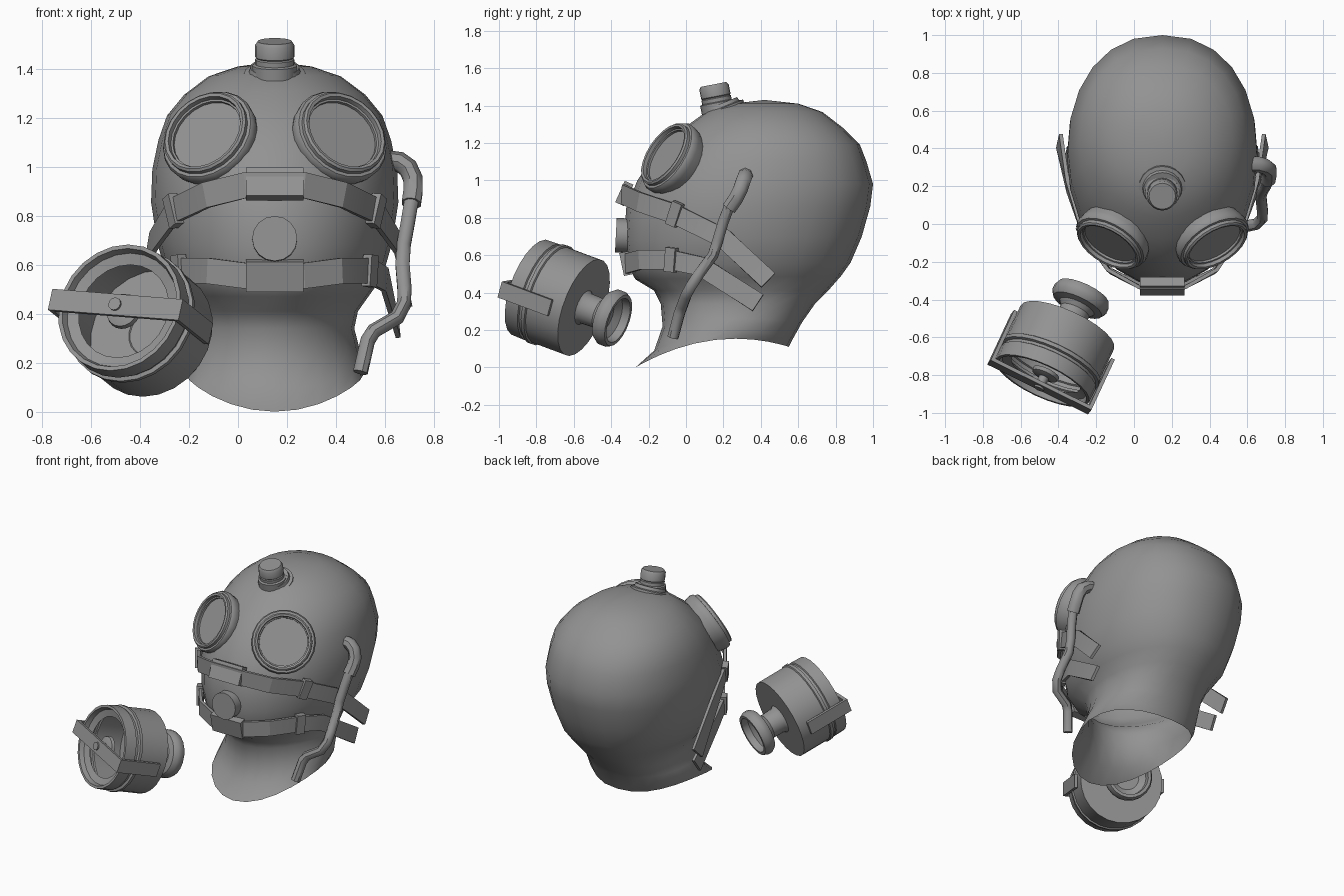
import bpy, bmesh, math
from mathutils import Vector, Matrix

if "Cube" in bpy.data.objects:
    bpy.data.objects.remove(bpy.data.objects["Cube"])

CX = 0.15  # centre line of the head
GREY = (0.29, 0.29, 0.29, 1)
grey = bpy.data.materials.new("plain_grey")
grey.use_nodes = True
grey.diffuse_color = GREY
grey.node_tree.nodes["Principled BSDF"].inputs["Base Color"].default_value = GREY


def finish(ob, angle=35):
    ob.data.materials.clear()
    ob.data.materials.append(grey)
    bpy.ops.object.select_all(action='DESELECT')
    ob.select_set(True)
    bpy.context.view_layer.objects.active = ob
    bpy.ops.object.shade_smooth_by_angle(angle=math.radians(angle))
    return ob


def make(name, bm, angle=35):
    bmesh.ops.recalc_face_normals(bm, faces=bm.faces)
    me = bpy.data.meshes.new(name)
    bm.to_mesh(me)
    bm.free()
    ob = bpy.data.objects.new(name, me)
    bpy.context.collection.objects.link(ob)
    return finish(ob, angle)


def bridge(bm, a, b):
    n = len(a)
    for i in range(n):
        j = (i + 1) % n
        bm.faces.new((a[i], a[j], b[j], b[i]))


def lathe(name, profile, origin, axis, segs=20):
    """Turn (radius, height) points about an axis; radius 0 closes the end."""
    bm = bmesh.new()
    turn = Matrix.Translation(origin) @ Vector(axis).to_track_quat('Z', 'Y').to_matrix().to_4x4()
    prev = None
    for r, h in profile:
        if r == 0:
            tip = bm.verts.new(turn @ Vector((0, 0, h)))
            if prev:
                for i in range(segs):
                    bm.faces.new((prev[i], prev[(i + 1) % segs], tip))
            prev = None
            continue
        ring = [bm.verts.new(turn @ Vector((r * math.cos(math.tau * i / segs),
                                            r * math.sin(math.tau * i / segs), h)))
                for i in range(segs)]
        if prev:
            bridge(bm, prev, ring)
        prev = ring
    return make(name, bm)


def band(name, points, outs, width, thick):
    """Flat strap along points, with an outward direction at each point."""
    bm = bmesh.new()
    pts = [Vector(p) for p in points]
    prev = None
    for i, p in enumerate(pts):
        t = (pts[min(i + 1, len(pts) - 1)] - pts[max(i - 1, 0)]).normalized()
        o = Vector(outs[i])
        o = (o - t * o.dot(t)).normalized()
        w = o.cross(t) * width / 2
        o = o * thick / 2
        ring = [bm.verts.new(p + q) for q in (w + o, w - o, -w - o, -w + o)]
        if prev:
            bridge(bm, prev, ring)
        else:
            bm.faces.new(ring)
        prev = ring
    bm.faces.new(prev)
    return make(name, bm, 20)


def block(name, centre, size, x_dir, out):
    """Box whose local x follows x_dir and local y follows out."""
    x = Vector(x_dir).normalized()
    y = Vector(out)
    y = (y - x * y.dot(x)).normalized()
    rot = Matrix((x, y, x.cross(y))).transposed().to_4x4()
    bm = bmesh.new()
    bmesh.ops.create_cube(bm, size=1, matrix=Matrix.Translation(centre) @ rot @ Matrix.Diagonal((*size, 1)))
    return make(name, bm)


def tube(name, points, radius):
    cu = bpy.data.curves.new(name, 'CURVE')
    cu.dimensions = '3D'
    cu.bevel_depth = radius
    cu.bevel_resolution = 2
    cu.use_fill_caps = True
    sp = cu.splines.new('POLY')
    sp.points.add(len(points) - 1)
    for q, p in zip(sp.points, points):
        q.co = (*p, 1)
    ob = bpy.data.objects.new(name, cu)
    bpy.context.collection.objects.link(ob)
    bpy.ops.object.select_all(action='DESELECT')
    ob.select_set(True)
    bpy.context.view_layer.objects.active = ob
    bpy.ops.object.convert(target='MESH')
    return finish(bpy.context.view_layer.objects.active, 45)


# Hood: rings as front y, front z, back y, back z, half width, mid lift
rings = [
    (-.27, 0, .55, .11, .36, .09), (-.17, .09, .57, .15, .365, .07),
    (-.125, .22, .62, .24, .345, .03), (-.135, .34, .69, .34, .325, 0),
    (-.17, .41, .76, .41, .34, 0), (-.27, .47, .83, .49, .39, 0),
    (-.31, .54, .88, .56, .44, 0), (-.33, .68, .94, .70, .48, 0),
    (-.32, .85, .985, .86, .505, 0), (-.26, 1.0, 1.0, .98, .50, 0),
    (-.18, 1.12, .965, 1.1, .475, 0), (-.08, 1.23, .93, 1.19, .44, 0),
    (.03, 1.31, .84, 1.28, .37, 0), (.12, 1.375, .73, 1.365, .27, 0),
    (.25, 1.41, .60, 1.41, .15, 0)]
bm = bmesh.new()
prev = None
SEG = 24
for yf, zf, yb, zb, hw, lift in rings:
    ring = []
    for i in range(SEG):
        a = math.tau * i / SEG
        c, s = math.cos(a), math.sin(a)
        if s > 0:  # squarer at the back
            c = math.copysign(abs(c) ** .88, c)
            s = s ** .95
        mid = yf + (yb - yf) * .52
        y = mid + s * (yb - mid if s > 0 else mid - yf)
        t = (y - yf) / (yb - yf)
        ring.append(bm.verts.new((CX + hw * c, y, zf + (zb - zf) * t + lift * 4 * t * (1 - t))))
    if prev:
        bridge(bm, prev, ring)
    prev = ring
crown = bm.verts.new((CX, .42, 1.43))
for i in range(SEG):
    bm.faces.new((prev[i], prev[(i + 1) % SEG], crown))
make("hood", bm, 60)

# Goggles
goggle = [(.19, -.08), (.205, -.03), (.208, 0), (.2, .015), (.187, .017), (.187, .035),
          (.178, .043), (.165, .04), (.163, .02), (.155, .018), (.155, .005), (0, .005)]
for side, label in ((1, "left"), (-1, "right")):
    lathe(label + "_goggle", goggle, (CX + side * .27, -.09, 1.125), (side * .45, -.75, .49), 22)

# Crown valve: flange and threaded cap
lathe("crown_flange", [(.11, -.04), (.125, 0), (.125, .015), (.105, .02), (.1, .04), (0, .04)],
      (CX, .195, 1.37), (0, -.38, .92))
lathe("crown_cap", [(.092, -.03), (.092, .02), (.08, .025), (.08, .045), (.075, .05), (.08, .055),
                    (.08, .105), (.07, .12), (0, .12)], (CX, .17, 1.395), (0, -.19, .98))

# Mouth valve
lathe("mouth_valve", [(.092, -.08), (.092, .045), (0, .045)], (CX, -.33, .705), (0, -1, .05), 16)

# Head straps, each mirrored about the centre line
straps = {
    "upper": ([(.12, -.335, .925), (.28, -.25, .885), (.415, -.06, .82), (.5, .2, .69), (.545, .44, .465)],
              (0, -.33, .93), (0, -.91, .41)),
    "lower": ([(.12, -.315, .555), (.27, -.245, .575), (.39, -.08, .575), (.45, .08, .54), (.5, .385, .345)],
              (0, -.32, .555), (0, -.97, -.2))}
for label, (half, plate, facing) in straps.items():
    path = [(-x, y, z) for x, y, z in reversed(half)] + half
    outs = [(x * 1.6, y - .25, 0) for x, y, z in path]
    band(label + "_strap", [(CX + x, y, z) for x, y, z in path], outs, .105, .02)
    block(label + "_strap_plate", (CX, plate[1], plate[2]), (.235, .05, .125), (1, 0, 0), facing)
    bx, by, bz = half[2]
    along = Vector(half[3]) - Vector(half[1])
    for side, word in ((1, "left"), (-1, "right")):
        block(f"{label}_{word}_buckle", (CX + side * bx, by, bz), (.06, .04, .13),
              (side * along.x, along.y, along.z), (side * bx, by - .25, 0))

# Side hose with a thicker elbow
tube("hose_elbow", [(.58, .32, 1.03), (.66, .315, 1.02), (.695, .305, .995), (.715, .29, .95),
                    (.715, .265, .9), (.708, .23, .85)], .042)
tube("hose", [(.71, .235, .87), (.695, .2, .78), (.677, .17, .68), (.672, .145, .6), (.68, .07, .5),
              (.678, .03, .44), (.65, .0, .385), (.555, -.02, .33), (.53, -.035, .29), (.5, -.07, .16)], .031)

# Loose canister: body, screw neck and open connector; heights run backwards
front = Vector((-.485, -.83, .425))
back = Vector((.4, .86, -.32)).normalized()
lathe("canister", [(0, .045), (.2, .045), (.245, .03), (.255, 0), (.272, 0), (.275, .08), (.266, .085),
                   (.266, .1), (.282, .105), (.282, .125), (.273, .13), (.273, .33), (0, .33)], front, back, 24)
lathe("canister_connector", [(.1, .325), (.085, .345), (.082, .43), (.1, .455), (.14, .465), (.157, .49),
                             (.157, .52), (.145, .545), (.125, .545), (.12, .5), (.08, .47), (0, .47)], front, back)
lathe("canister_hub", [(.075, .05), (.07, .03), (.04, .02), (0, .02)], front, back)
lathe("canister_pin", [(.027, .03), (.027, -.05), (0, -.05)], front, back, 12)

# Canister bracket: a front bar with two arms running back
across = Vector((.905, -.42, -.08))
across = (across - back * across.dot(back)).normalized()
corner, depth = .288, .3
bar = front - back * .03
block("bracket_bar", bar, (corner * 2 + .02, .02, .09), across, back)
for side, word in ((1, "left"), (-1, "right")):
    block(f"bracket_{word}_arm", bar + across * side * corner + back * depth / 2,
          (depth, .02, .09), back, across)
